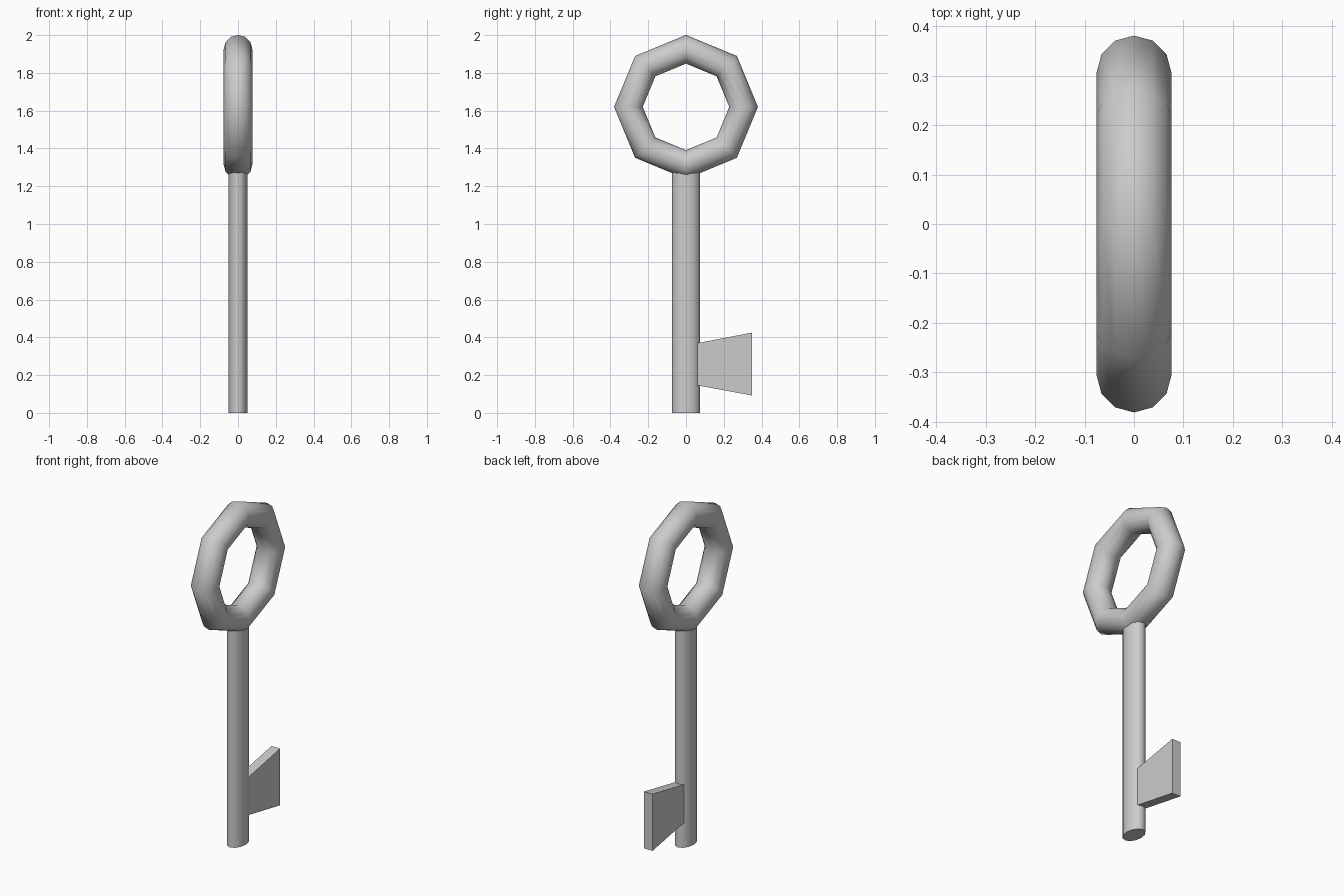
import bpy, bmesh
from math import pi

if "Cube" in bpy.data.objects:
    bpy.data.objects.remove(bpy.data.objects["Cube"])


def smooth(obj, angle):
    bpy.ops.object.select_all(action='DESELECT')
    obj.select_set(True)
    bpy.context.view_layer.objects.active = obj
    bpy.ops.object.shade_smooth_by_angle(angle=angle)


# Octagonal ring handle, standing in the YZ plane
bpy.ops.mesh.primitive_torus_add(major_segments=8, minor_segments=12,
                                 major_radius=0.305, minor_radius=0.076,
                                 location=(0, 0, 1.62), rotation=(0, pi / 2, 0))
bow = bpy.context.object
bow.name = "ring_handle"
smooth(bow, pi / 3)

# Oval shaft, running up into the ring
bpy.ops.mesh.primitive_cylinder_add(vertices=12, radius=1, depth=1.3,
                                    location=(0, 0, 0.65))
shaft = bpy.context.object
shaft.name = "shaft"
shaft.scale = (0.05, 0.075, 1)
bpy.ops.object.transform_apply(location=False, rotation=False, scale=True)
smooth(shaft, pi / 3)

# Flared bit: a flat plate that widens away from the shaft
profile = [(0, 0.157), (0.35, 0.092), (0.35, 0.425), (0, 0.358)]
half = 0.028
bm = bmesh.new()
face = bm.faces.new([bm.verts.new((-half, y, z)) for y, z in profile])
ext = bmesh.ops.extrude_face_region(bm, geom=[face])
verts = [g for g in ext["geom"] if isinstance(g, bmesh.types.BMVert)]
bmesh.ops.translate(bm, verts=verts, vec=(2 * half, 0, 0))
bmesh.ops.recalc_face_normals(bm, faces=bm.faces)
mesh = bpy.data.meshes.new("key_bit")
bm.to_mesh(mesh)
bm.free()
bpy.context.collection.objects.link(bpy.data.objects.new("key_bit", mesh))
